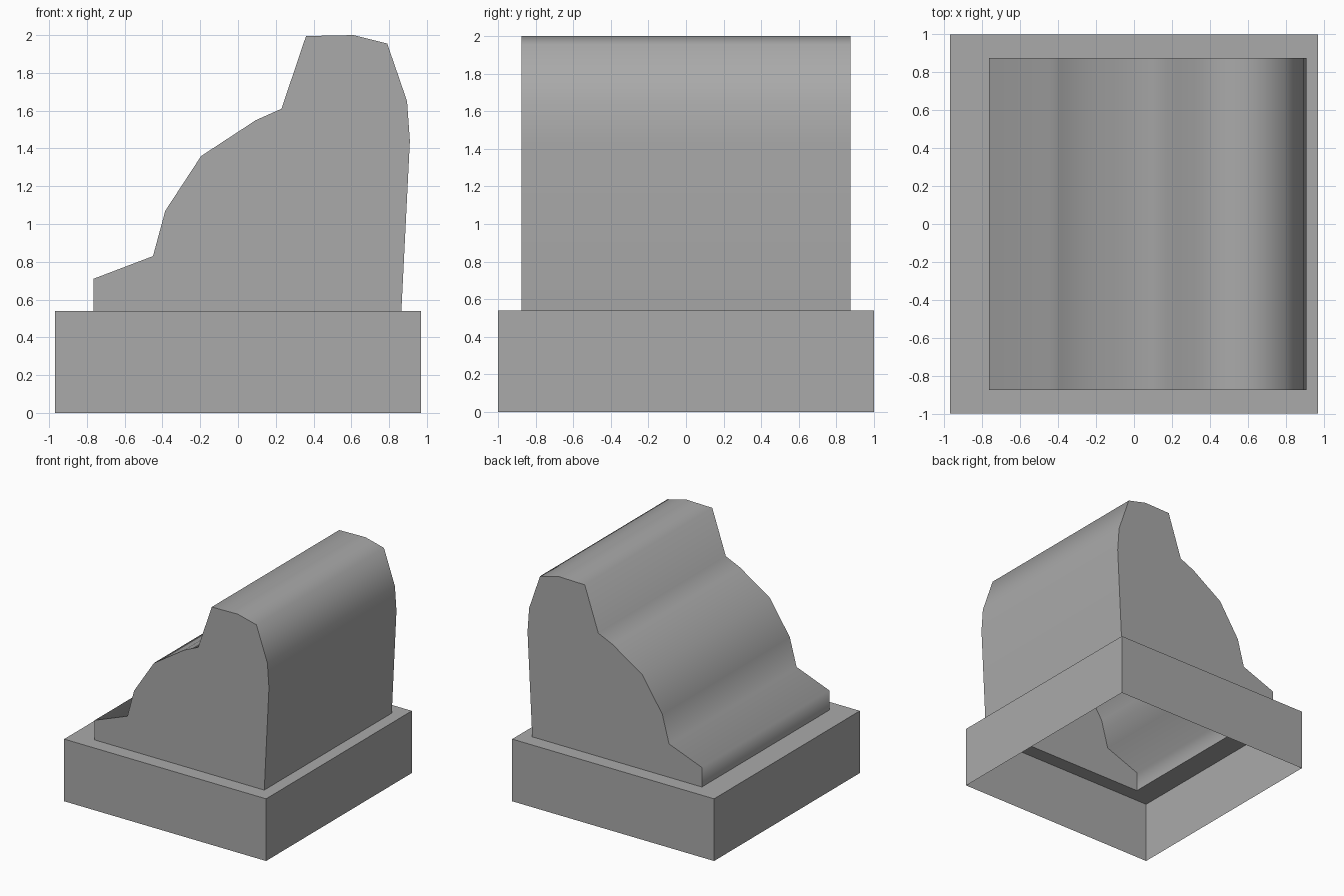
import bpy
import bmesh
import math

old = bpy.data.objects.get("Cube")
if old:
    bpy.data.objects.remove(old, do_unlink=True)

# Plain grey for the whole model
GREY = (0.4, 0.4, 0.4, 1)
grey = bpy.data.materials.new("plain_grey")
grey.use_nodes = True
grey.diffuse_color = GREY
grey.node_tree.nodes["Principled BSDF"].inputs["Base Color"].default_value = GREY


def finish(name, bm):
    bmesh.ops.recalc_face_normals(bm, faces=bm.faces)
    mesh = bpy.data.meshes.new(name)
    bm.to_mesh(mesh)
    bm.free()
    mesh.materials.append(grey)
    obj = bpy.data.objects.new(name, mesh)
    bpy.context.collection.objects.link(obj)
    return obj


def loop(bm, x0, x1, y0, y1, z):
    return [bm.verts.new(p) for p in ((x0, y0, z), (x1, y0, z), (x1, y1, z), (x0, y1, z))]


def bridge(bm, a, b):
    for i in range(len(a)):
        j = (i + 1) % len(a)
        bm.faces.new((a[i], a[j], b[j], b[i]))


BASE_TOP = 0.54
DEPTH = 0.875

# Base: open underneath, with a flat rim around the body
bm = bmesh.new()
foot = loop(bm, -0.97, 0.97, -1, 1, 0)
edge = loop(bm, -0.97, 0.97, -1, 1, BASE_TOP)
inner = loop(bm, -0.765, 0.865, -DEPTH, DEPTH, BASE_TOP)
bridge(bm, foot, edge)
bridge(bm, edge, inner)
finish("base", bm)

# Body: hollow stepped profile drawn from front to back, open underneath
profile = [(-0.765, BASE_TOP), (-0.765, 0.71), (-0.45, 0.83), (-0.385, 1.07),
           (-0.195, 1.36), (0.095, 1.55), (0.23, 1.61), (0.36, 1.995),
           (0.61, 2.0), (0.79, 1.955), (0.895, 1.65), (0.91, 1.44),
           (0.865, BASE_TOP)]
bm = bmesh.new()
front, back = ([bm.verts.new((x, y, z)) for x, z in profile] for y in (-DEPTH, DEPTH))
bm.faces.new(front)
bm.faces.new(back)
for i in range(len(profile) - 1):
    bm.faces.new((front[i], front[i + 1], back[i + 1], back[i]))
body = finish("body", bm)

# Smooth along the profile, sharp at the flat ends
bpy.ops.object.select_all(action="DESELECT")
body.select_set(True)
bpy.context.view_layer.objects.active = body
bpy.ops.object.shade_smooth_by_angle(angle=math.radians(80))
